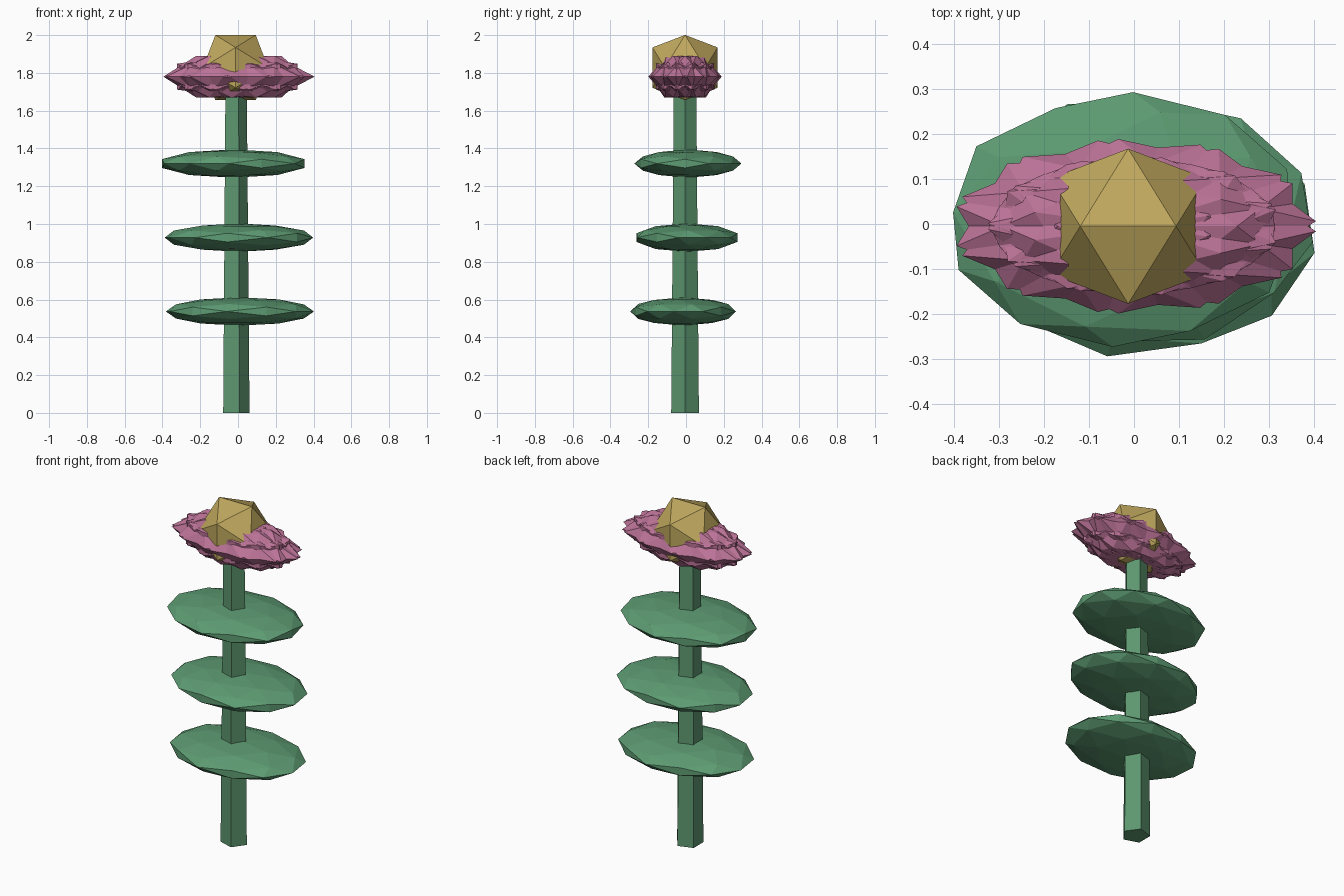
import bpy, bmesh, math
from mathutils import Vector, Matrix

if "Cube" in bpy.data.objects:
    bpy.data.objects.remove(bpy.data.objects["Cube"])

CX, CY = -0.013, -0.005


def material(name, rgb):
    m = bpy.data.materials.new(name)
    m.diffuse_color = (*rgb, 1)
    m.use_nodes = True
    m.node_tree.nodes["Principled BSDF"].inputs["Base Color"].default_value = m.diffuse_color
    return m


STEM = material("stem_green", (0.11, 0.31, 0.16))
LEAF = material("leaf_green", (0.11, 0.33, 0.17))
PINK = material("petal_pink", (0.50, 0.17, 0.31))
GOLD = material("centre_gold", (0.52, 0.39, 0.11))


def ico_points(detail):
    # icosahedron resting on an edge, optionally split once
    t = (1 + 5 ** 0.5) / 2
    pts = []
    for a in (-1, 1):
        for b in (-t, t):
            pts += [Vector(p).normalized() for p in ((a, 0, b), (0, b, a), (b, a, 0))]
    if detail:
        edge = 2 / math.sqrt(1 + t * t) + 0.01
        pts += [((p + q) / 2).normalized() for i, p in enumerate(pts)
                for q in pts[:i] if (p - q).length < edge]
    return pts


def ico(name, loc, radii, mat, turn=0.0, detail=0):
    # turned first, then squashed along the world axes
    rot = Matrix.Rotation(math.radians(turn), 3, 'Z')
    bm = bmesh.new()
    for p in ico_points(detail):
        q = rot @ p
        bm.verts.new([q[i] * radii[i] + loc[i] for i in range(3)])
    bmesh.ops.convex_hull(bm, input=bm.verts[:])
    bmesh.ops.recalc_face_normals(bm, faces=bm.faces[:])
    me = bpy.data.meshes.new(name)
    bm.to_mesh(me)
    bm.free()
    me.materials.append(mat)
    ob = bpy.data.objects.new(name, me)
    bpy.context.collection.objects.link(ob)
    return ob


# Five-sided tapering stem, one corner pointing to +x
bm = bmesh.new()
rings = []
for r, z in ((0.077, 0.0), (0.062, 1.78)):
    rings.append([bm.verts.new((CX - 0.003 + r * math.cos(i * math.tau / 5),
                                CY + r * math.sin(i * math.tau / 5), z)) for i in range(5)])
for i in range(5):
    j = (i + 1) % 5
    bm.faces.new((rings[0][i], rings[0][j], rings[1][j], rings[1][i]))
bm.faces.new(rings[0][::-1])
bm.faces.new(rings[1])
me = bpy.data.meshes.new("stem")
bm.to_mesh(me)
bm.free()
me.materials.append(STEM)
bpy.context.collection.objects.link(bpy.data.objects.new("stem", me))

# Three leaf discs, each turned a little further
for i, (x, y, z, turn) in enumerate(((0.01, -0.015, 0.537, -10),
                                     (0.005, 0.005, 0.928, 22.5),
                                     (-0.025, 0.01, 1.32, 55))):
    ico(f"leaf_{i + 1}", (x, y, z), (0.398, 0.284, 0.075), LEAF, turn, 1)

# Bloom: overlapping squashed petals around the centre
N = 11
for i in range(N):
    a = math.tau * i / N
    ico(f"petal_{i + 1}",
        (0.0 + 0.03 * math.cos(a), CY + 0.015 * math.sin(a), 1.78),
        (0.38, 0.182, 0.13), PINK, math.degrees(a))

# Golden flower centre
ico("flower_centre", (CX, CY, 1.828), (0.203, 0.203, 0.203), GOLD)
